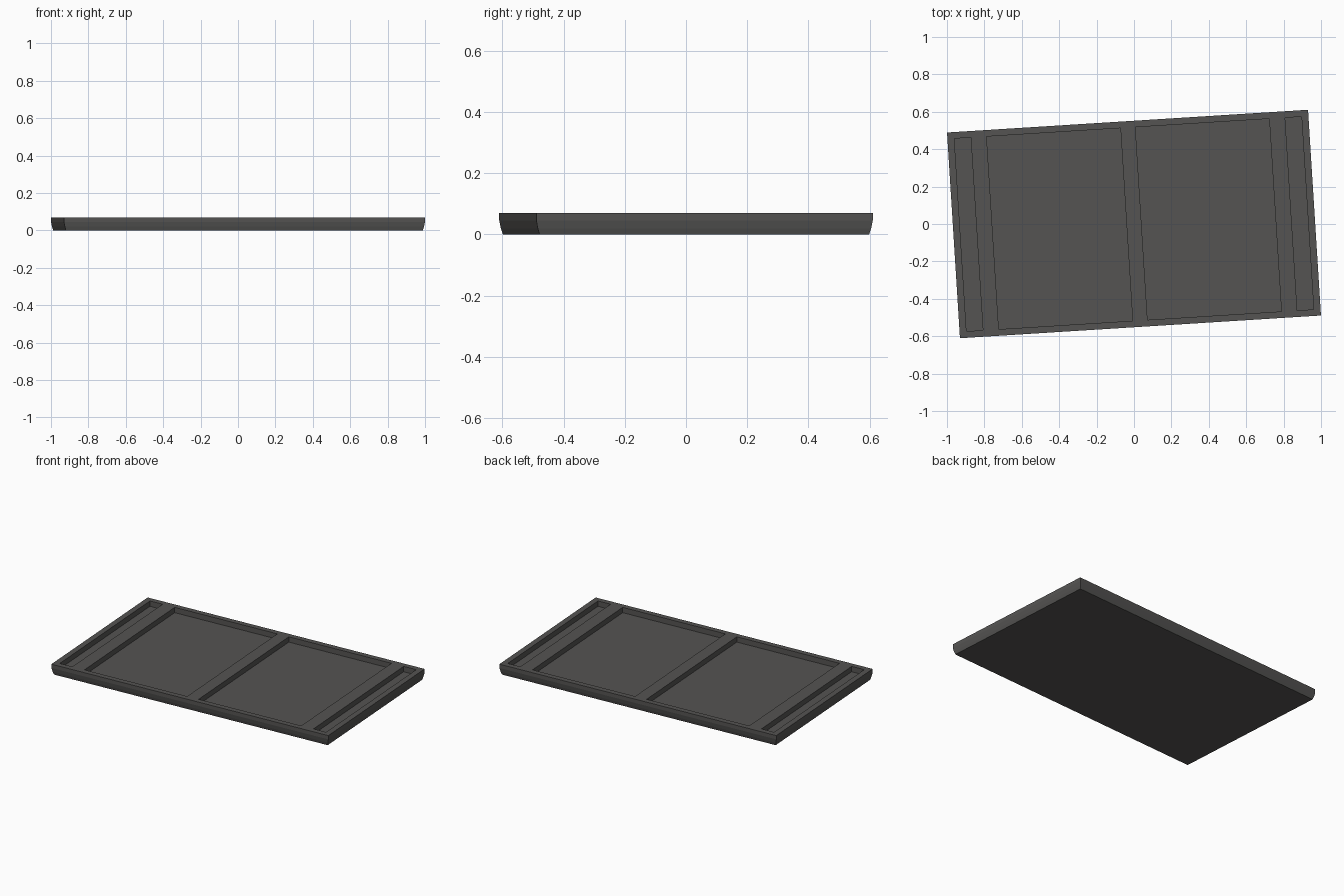
import bpy, bmesh, math
from mathutils import Matrix

if "Cube" in bpy.data.objects:
    bpy.data.objects.remove(bpy.data.objects["Cube"])

H = 0.07            # slab height
DEPTH = 0.035       # recess depth
ANGLE = math.radians(3.6)

mat = bpy.data.materials.new("dark_grey")
mat.diffuse_color = (0.09, 0.088, 0.085, 1)
mat.use_nodes = True
mat.node_tree.nodes["Principled BSDF"].inputs["Base Color"].default_value = mat.diffuse_color

# Top face as a grid whose lines follow the recess borders
half = [0.04, 0.757, 0.842, 0.93, 0.967]
xs = [-x for x in reversed(half)] + half
ys = [-0.551, -0.516, 0.516, 0.551]
bm = bmesh.new()
grid = [[bm.verts.new((x, y, H)) for y in ys] for x in xs]
pockets = []
for i in range(len(xs) - 1):
    for j in range(len(ys) - 1):
        f = bm.faces.new((grid[i][j], grid[i + 1][j], grid[i + 1][j + 1], grid[i][j + 1]))
        if j == 1 and i in (1, 3, 5, 7):
            pockets.append(f)

# Outer rim: a straight upper band, then a tapered lower band, then the base
edges = [e for e in bm.edges if e.is_boundary]
for z, inset in ((0.045, 0.0), (0.02, 0.005), (0.0, 0.011)):
    out = bmesh.ops.extrude_edge_only(bm, edges=edges)["geom"]
    for v in (g for g in out if isinstance(g, bmesh.types.BMVert)):
        v.co.z = z
        if abs(v.co.x) > 0.94:
            v.co.x = math.copysign(0.967 - inset, v.co.x)
        if abs(v.co.y) > 0.53:
            v.co.y = math.copysign(0.551 - inset, v.co.y)
    edges = [g for g in out if isinstance(g, bmesh.types.BMEdge) and g.is_boundary]
bmesh.ops.edgeloop_fill(bm, edges=edges)

# Two large panels and two side channels sunk into the top
sunk = bmesh.ops.extrude_discrete_faces(bm, faces=pockets)["faces"]
for f in sunk:
    for v in f.verts:
        v.co.z = H - DEPTH

bmesh.ops.remove_doubles(bm, verts=bm.verts, dist=1e-5)
bmesh.ops.recalc_face_normals(bm, faces=bm.faces)
bm.transform(Matrix.Rotation(ANGLE, 4, 'Z'))
me = bpy.data.meshes.new("recessed_slab")
bm.to_mesh(me)
bm.free()
me.materials.append(mat)
slab = bpy.data.objects.new("recessed_slab", me)
bpy.context.collection.objects.link(slab)
